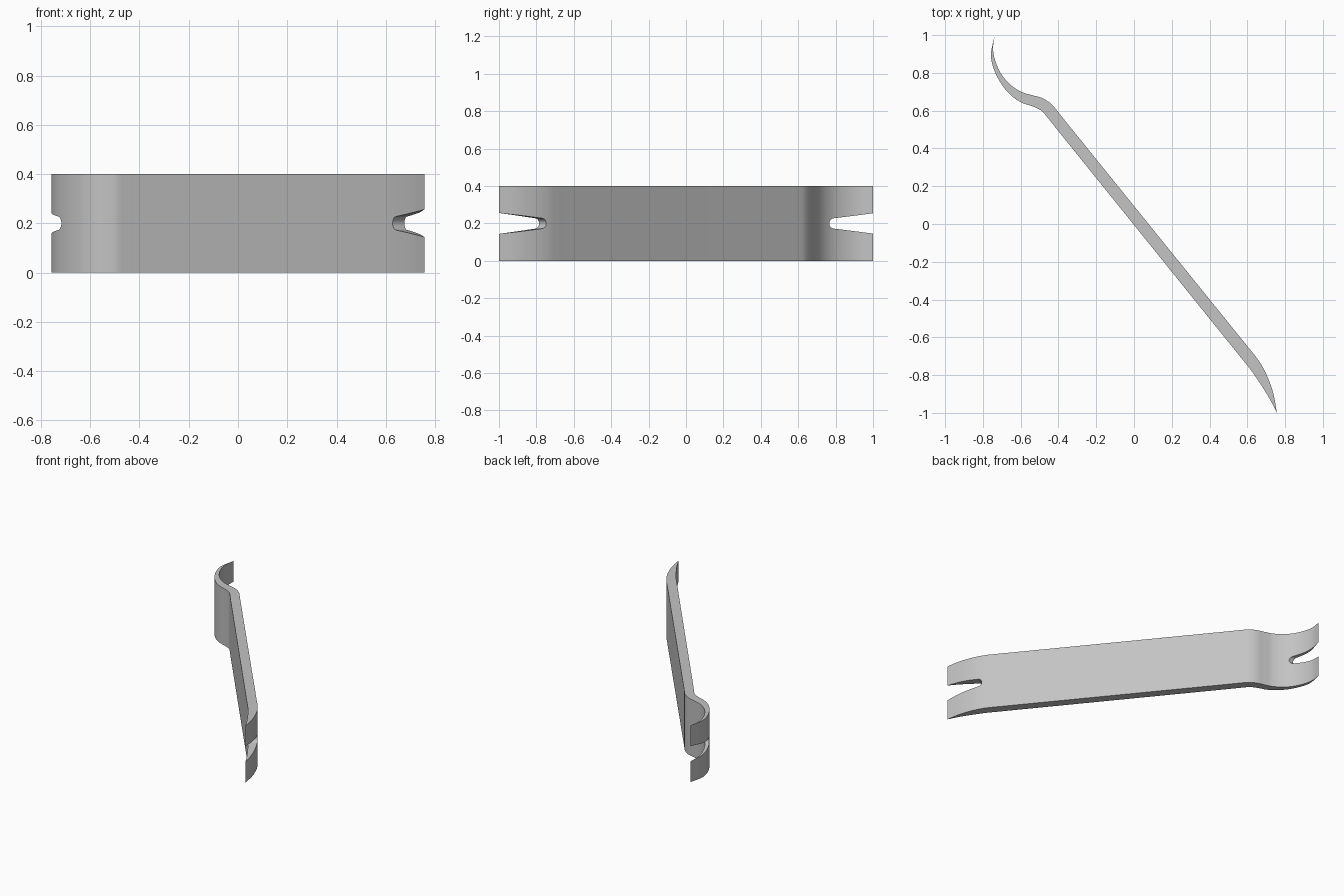
import bpy
import bmesh
import math
from mathutils import Vector, Matrix

cube = bpy.data.objects.get("Cube")
if cube:
    bpy.data.objects.remove(cube, do_unlink=True)

WIDTH = 0.4

steel = bpy.data.materials.new("steel grey")
steel.use_nodes = True
colour = (0.55, 0.55, 0.55, 1)
steel.diffuse_color = colour
steel.node_tree.nodes["Principled BSDF"].inputs["Base Color"].default_value = colour


def spline(points, steps=8):
    """Smooth open curve through the given points."""
    p = [Vector(q) for q in points]
    p = [2 * p[0] - p[1]] + p + [2 * p[-1] - p[-2]]
    out = []
    for a, b, c, d in zip(p, p[1:], p[2:], p[3:]):
        for i in range(steps):
            t = i / steps
            out.append(0.5 * (2 * b + (c - a) * t + (2 * a - 5 * b + 4 * c - d) * t ** 2
                              + (3 * b - a - 3 * c + d) * t ** 3))
    return out + [p[-2]]


def prism(name, outline, height, matrix=Matrix()):
    """Extrude a flat outline along its local z."""
    bm = bmesh.new()
    face = bm.faces.new([bm.verts.new((q[0], q[1], 0)) for q in outline])
    moved = bmesh.ops.extrude_face_region(bm, geom=[face])["geom"]
    bmesh.ops.translate(bm, vec=(0, 0, height),
                        verts=[v for v in moved if isinstance(v, bmesh.types.BMVert)])
    bm.transform(matrix)
    bmesh.ops.recalc_face_normals(bm, faces=bm.faces)
    mesh = bpy.data.meshes.new(name)
    bm.to_mesh(mesh)
    bm.free()
    mesh.materials.append(steel)
    obj = bpy.data.objects.new(name, mesh)
    bpy.context.collection.objects.link(obj)
    return obj


# Bar profile: hooked claw, straight shank, gently bent claw
hook_tip, claw_tip = (-0.737, 1.0), (0.757, -1.0)
outer_hook = spline([hook_tip, (-0.757, 0.9), (-0.742, 0.82), (-0.70, 0.738), (-0.648, 0.678),
                     (-0.593, 0.642), (-0.54, 0.624), (-0.49, 0.6), (-0.455, 0.56), (-0.42, 0.516)])
outer_claw = spline([(0.59, -0.737), (0.62, -0.775), (0.665, -0.84), (0.715, -0.92), claw_tip])
inner_claw = spline([claw_tip, (0.737, -0.895), (0.705, -0.805), (0.67, -0.738), (0.635, -0.69),
                     (0.605, -0.653)])
inner_hook = spline([(-0.37, 0.553), (-0.405, 0.597), (-0.44, 0.637), (-0.487, 0.667),
                     (-0.54, 0.682), (-0.597, 0.7), (-0.655, 0.738), (-0.702, 0.793),
                     (-0.735, 0.865), (-0.746, 0.93), hook_tip])
bar = prism("pry_bar", outer_hook + outer_claw + inner_claw[1:] + inner_hook[:-1], WIDTH)


# Tapered nail slots with a rounded end, cut across each claw
def cut_slot(end, along, through):
    radius, length, flare = 0.028, 0.3, 0.066
    arc = [math.radians(90 + 180 * i / 14) for i in range(15)]
    outline = [(radius * math.cos(a), radius * math.sin(a)) for a in arc]
    outline += [(length, -flare), (length, flare)]
    u = Vector((*along, 0)).normalized()
    n = Vector((*through, 0)).normalized()
    v = n.cross(u)
    start = Vector((*end, WIDTH / 2)) + u * radius - n * 0.25
    frame = Matrix((u, v, n)).transposed().to_4x4()
    cutter = prism("slot_cutter", outline, 0.5, Matrix.Translation(start) @ frame)
    cutter.hide_render = True
    mod = bar.modifiers.new("slot", 'BOOLEAN')
    mod.operation, mod.solver, mod.object = 'DIFFERENCE', 'EXACT', cutter
    bpy.ops.object.modifier_apply(modifier=mod.name)
    bpy.data.objects.remove(cutter, do_unlink=True)


bpy.ops.object.select_all(action='DESELECT')
bpy.context.view_layer.objects.active = bar
bar.select_set(True)
cut_slot((0.647, -0.77), (0.63, -0.78), (0.78, 0.63))
cut_slot((-0.7, 0.766), (0, 1), (1, 0))

bpy.ops.object.shade_smooth_by_angle(angle=math.radians(30))
